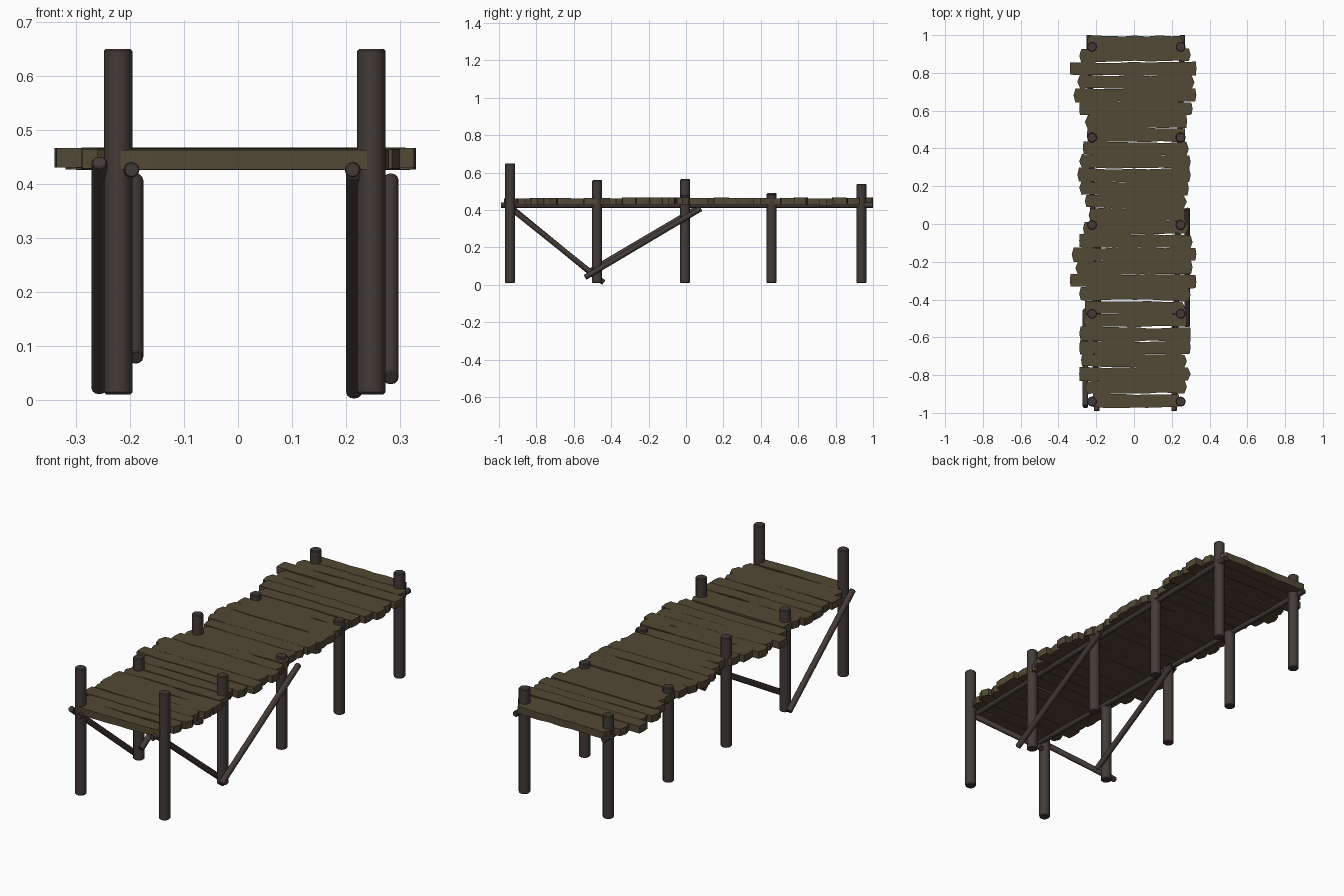
import bpy, bmesh, math, random
from mathutils import Vector

if "Cube" in bpy.data.objects:
    bpy.data.objects.remove(bpy.data.objects["Cube"])

random.seed(4)


def material(name, rgb):
    m = bpy.data.materials.new(name)
    m.diffuse_color = (*rgb, 1)
    m.use_nodes = True
    m.node_tree.nodes["Principled BSDF"].inputs["Base Color"].default_value = m.diffuse_color
    return m


PLANK = material("plank_wood", (0.085, 0.066, 0.036))
POST = material("post_wood", (0.055, 0.043, 0.038))


def finish(bm, name, mat, smooth=False):
    bmesh.ops.recalc_face_normals(bm, faces=bm.faces)
    me = bpy.data.meshes.new(name)
    bm.to_mesh(me)
    bm.free()
    me.materials.append(mat)
    ob = bpy.data.objects.new(name, me)
    bpy.context.collection.objects.link(ob)
    if smooth:
        bpy.ops.object.select_all(action='DESELECT')
        ob.select_set(True)
        bpy.context.view_layer.objects.active = ob
        bpy.ops.object.shade_smooth_by_angle(angle=math.radians(40))
    return ob


def log(name, a, b, r, sides=12):
    """Round timber with slightly chamfered ends between two points."""
    a, b = Vector(a), Vector(b)
    d = b - a
    bm = bmesh.new()
    bmesh.ops.create_cone(bm, cap_ends=True, segments=sides, radius1=r, radius2=r, depth=d.length)
    rims = [e for e in bm.edges if abs(e.verts[0].co.z - e.verts[1].co.z) < 1e-5]
    bmesh.ops.bevel(bm, geom=rims, offset=r * 0.15, segments=1, affect='EDGES')
    bm.transform(d.to_track_quat('Z', 'Y').to_matrix().to_4x4())
    bmesh.ops.translate(bm, vec=(a + b) / 2, verts=bm.verts)
    return finish(bm, name, POST, True)


def plank(name, x0, x1, y, width, top, thick):
    """Rough board: wavy long edges and uneven pointed ends."""
    bm = bmesh.new()
    n, rings = 8, []
    bow = random.uniform(-0.005, 0.005)
    skew = random.uniform(-0.004, 0.004)
    tips = [random.uniform(0, 0.016) for _ in range(2)]
    for i in range(n + 1):
        t = i / n
        yc = y + bow * (1 - (2 * t - 1) ** 2) + skew * (2 * t - 1)
        hw = width / 2 + random.uniform(-0.004, 0.003)
        x = x0 + (x1 - x0) * t
        inset = tips[0] if i == 0 else -tips[1] if i == n else 0
        ring = []
        for s in (-1, 0, 1):
            ring.append((x + inset * abs(s), yc + s * hw, top))
        for s in (1, 0, -1):
            ring.append((x + inset * abs(s), yc + s * hw, top - thick))
        rings.append([bm.verts.new(p) for p in ring])
    for a, b in zip(rings, rings[1:]):
        for k in range(6):
            j = (k + 1) % 6
            bm.faces.new((a[k], a[j], b[j], b[k]))
    for r in (rings[0], rings[-1]):
        bm.faces.new((r[0], r[1], r[4], r[5]))
        bm.faces.new((r[1], r[2], r[3], r[4]))
    return finish(bm, name, PLANK)


# deck planks, front to back: left reach and right reach in hundredths
left = [22, 26, 29, 28, 29, 29, 27, 26, 29, 34, 31, 33, 29, 27,
        24, 26, 29, 30, 29, 27, 25, 26, 29, 32, 30, 34, 29, 25]
right = [24, 28, 30, 28, 30, 30, 28, 27, 30, 33, 31, 33, 31, 29,
         27, 28, 29, 30, 30, 29, 27, 28, 31, 33, 32, 33, 30, 26]
count = len(left)
for i in range(count):
    y = -0.934 + i * (0.963 + 0.934) / (count - 1)
    plank(f"deck_plank_{i + 1}", -left[i] / 100, right[i] / 100, y, 0.071,
          random.uniform(0.461, 0.467), 0.036)

# posts: y position, left top, right top
rows = [(-0.94, 0.65, 0.65), (-0.475, 0.525, 0.56), (-0.005, 0.565, 0.48),
        (0.458, 0.49, 0.485), (0.938, 0.53, 0.54)]
for i, (y, tl, tr) in enumerate(rows):
    log(f"left_post_{i + 1}", (-0.222, y, 0.01), (-0.222, y, tl), 0.0265)
    log(f"right_post_{i + 1}", (0.247, y, 0.01), (0.247, y, tr), 0.0265)

# long beams under the deck, splaying slightly toward the back
log("left_beam", (-0.197, -0.99, 0.426), (-0.238, 1.0, 0.426), 0.0145)
log("right_beam", (0.212, -0.99, 0.426), (0.256, 1.0, 0.426), 0.0145)

# diagonal braces on the front half
log("left_front_brace", (-0.257, -0.967, 0.44), (-0.257, -0.455, 0.02), 0.0145)
log("left_rear_brace", (-0.190, -0.505, 0.078), (-0.190, 0.055, 0.408), 0.0145)
log("right_front_brace", (0.215, -0.95, 0.42), (0.215, -0.44, 0.012), 0.0145)
log("right_rear_brace", (0.283, -0.54, 0.04), (0.283, 0.08, 0.408), 0.0145)
